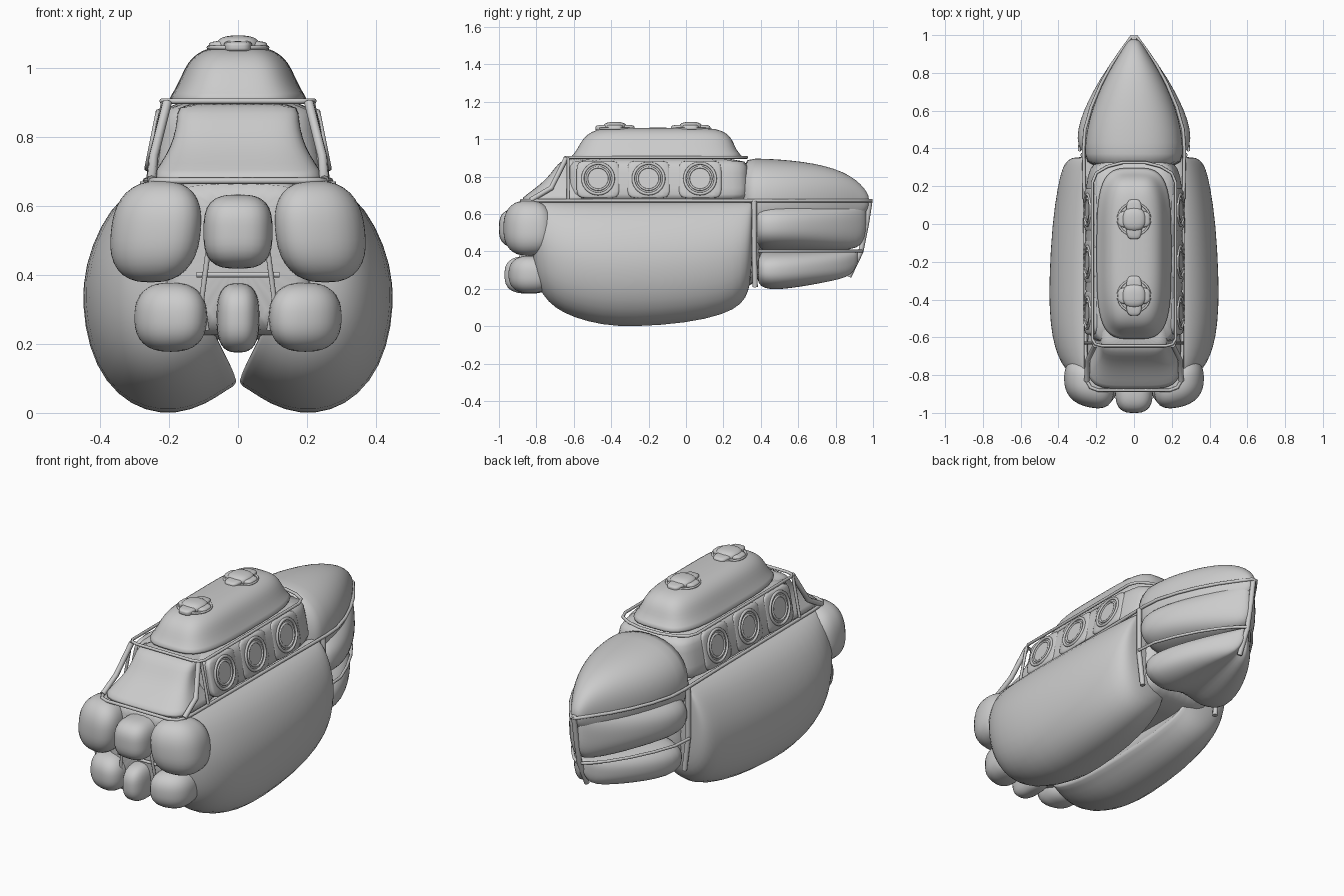
import bpy, bmesh
from math import sin, cos, pi, exp
from mathutils import Vector

if "Cube" in bpy.data.objects:
    bpy.data.objects.remove(bpy.data.objects["Cube"])


def finish(name, bm, mirror=False, sub=1):
    bmesh.ops.recalc_face_normals(bm, faces=bm.faces)
    me = bpy.data.meshes.new(name)
    bm.to_mesh(me)
    bm.free()
    for p in me.polygons:
        p.use_smooth = True
    ob = bpy.data.objects.new(name, me)
    bpy.context.collection.objects.link(ob)
    if mirror:
        ob.modifiers.new("Mirror", 'MIRROR').use_mirror_merge = False
    if sub:
        m = ob.modifiers.new("Subsurf", 'SUBSURF')
        m.levels = m.render_levels = sub
    return ob


def loft(name, rings, mirror=False):
    """Skin a list of equal-length closed rings and cap the ends."""
    bm = bmesh.new()
    rows = [[bm.verts.new(p) for p in r] for r in rings]
    n = len(rows[0])
    for a, b in zip(rows, rows[1:]):
        for i in range(n):
            j = (i + 1) % n
            bm.faces.new((a[i], a[j], b[j], b[i]))
    bm.faces.new(rows[0])
    bm.faces.new(rows[-1])
    return finish(name, bm, mirror)


def sup(n, e):
    """Unit superellipse points."""
    out = []
    for i in range(n):
        c, s = cos(2 * pi * i / n), sin(2 * pi * i / n)
        k = (abs(c) ** e + abs(s) ** e) ** (-1 / e)
        out.append((c * k, s * k))
    return out


def level_loft(name, rows, e=5):
    """Rounded rectangles stacked in z: (z, half width, y0, y1)."""
    return loft(name, [[(w * u, (a + b) / 2 + (b - a) / 2 * v, z) for u, v in sup(40, e)]
                       for z, w, a, b in rows])


def long_loft(name, rows, e=2.6, groove=0):
    """Pillow sections along y: (y, half width, z0, z1), with an optional groove underneath."""
    return loft(name, [[(w * u, y, (a + b) / 2 + (b - a) / 2 * v + (groove * exp(-9 * u * u) if v < 0 else 0))
                        for u, v in sup(32, e)] for y, w, a, b in rows])


def pillow(name, c, h, e=2.6, mirror=False, shears=()):
    """Rounded block; each shear (i, j, k) adds k * offset_j to axis i."""
    bm = bmesh.new()
    bmesh.ops.create_uvsphere(bm, u_segments=32, v_segments=20, radius=1)
    for v in bm.verts:
        d = v.co
        k = sum(abs(t) ** e for t in d) ** (-1 / e)
        p = Vector((h[i] * d[i] * k for i in range(3)))
        q = p.copy()
        for i, j, s in shears:
            q[i] += s * p[j]
        v.co = q + Vector(c)
    return finish(name, bm, mirror, 0)


def piping(name, pts, cyclic=False, r=0.008):
    cu = bpy.data.curves.new(name, 'CURVE')
    cu.dimensions = '3D'
    cu.bevel_depth = r
    cu.bevel_resolution = 2
    cu.use_fill_caps = True
    s = cu.splines.new('POLY')
    s.points.add(len(pts) - 1)
    for p, q in zip(s.points, pts):
        p.co = (*q, 1)
    s.use_cyclic_u = cyclic
    ob = bpy.data.objects.new(name, cu)
    bpy.context.collection.objects.link(ob)


def outline(half, z):
    """Mirror a half outline into a closed loop at height z."""
    return [(x, y, z) for x, y in half] + [(-x, y, z) for x, y in reversed(half)]


# Big side pontoons
prof = [(.24, .675), (.305, .648), (.37, .592), (.425, .485), (.453, .37), (.446, .245),
        (.413, .13), (.35, .045), (.27, 0), (.18, -.01), (.09, .02), (.03, .064), (-.008, .08),
        (.03, .12), (.065, .18), (.09, .27), (.12, .4), (.15, .55), (.18, .65)]
stations = [(.355, .40, .29), (.35, .27, .33), (.335, .19, .355), (.3, .12, .38), (.2, .065, .405),
            (0, .02, .435), (-.28, 0, .45), (-.45, .01, .45), (-.6, .05, .435),
            (-.7, .1, .405), (-.77, .17, .365), (-.81, .27, .32), (-.82, .4, .28)]
loft("side_pontoon", [[(.2 + (x - .2) * (xo - .2) / .25, y, .67 - (.67 - z) * (.67 - zb) / .67)
                       for x, z in prof] for y, zb, xo in stations], mirror=True)

# Central hull and base of the cabin
long_loft("hull_core", [(-.86, .2, .25, .66), (-.84, .22, .22, .675), (-.4, .23, .22, .68),
                        (.3, .24, .21, .68), (.42, .22, .22, .67)], 6)

# Bow: deck dome, middle tube and lower tube
long_loft("bow_deck", [(.29, .24, .45, .89), (.36, .265, .45, .9), (.5, .252, .46, .893),
                       (.62, .218, .47, .881), (.74, .168, .49, .86), (.84, .115, .53, .826),
                       (.91, .07, .56, .784), (.955, .042, .6, .737), (.98, .02, .64, .695)], 2.3)
long_loft("bow_middle_tube", [(.37, .25, .44, .64), (.385, .285, .41, .66), (.45, .305, .4, .67),
                              (.55, .287, .4, .672), (.66, .24, .4, .672), (.78, .173, .4, .672),
                              (.88, .103, .41, .672), (.94, .05, .43, .67), (.965, .02, .5, .66)])
long_loft("bow_lower_tube", [(.38, .22, .24, .37), (.395, .26, .2, .395), (.45, .28, .18, .41),
                             (.55, .262, .188, .41), (.67, .21, .208, .41), (.78, .145, .23, .41),
                             (.86, .085, .25, .41), (.9, .04, .285, .41), (.92, .02, .34, .41)],
          groove=.04)

# Cabin, sloping windshield and roof
level_loft("cabin", [(.66, .26, -.64, .34), (.7, .257, -.64, .34), (.78, .245, -.635, .335),
                     (.86, .228, -.635, .33), (.905, .212, -.635, .32)], 9)
level_loft("windshield", [(.66, .25, -.88, -.5), (.685, .25, -.88, -.5), (.72, .225, -.83, -.5),
                          (.77, .195, -.765, -.5), (.82, .18, -.72, -.5), (.87, .175, -.685, -.5),
                          (.9, .17, -.64, -.5)])
level_loft("roof", [(.89, .205, -.63, .31), (.91, .2, -.61, .3), (.94, .18, -.585, .27),
                    (.98, .162, -.565, .255), (1.015, .145, -.54, .235), (1.04, .12, -.505, .205),
                    (1.055, .09, -.46, .16), (1.062, .05, -.4, .1)], 4)

# Roof hatches
for y in (-.38, .025):
    pillow("roof_hatch", (0, y, 1.065), (.062, .062, .028), 2.5)
    pillow("hatch_strap_long", (0, y, 1.06), (.042, .105, .018), 4)
    pillow("hatch_strap_wide", (0, y, 1.06), (.085, .045, .018), 4)
    piping("hatch_ring", [(.085 * cos(a * pi / 16), y + .085 * sin(a * pi / 16), 1.058)
                          for a in range(32)], True, .006)

# Porthole panels with rings, leaning in with the cabin wall
for y in (-.47, -.2, .075):
    pillow("window_panel", (.228, y, .785), (.02, .115, .1), 6, True, [(0, 2, -.2)])
    for s in (-1, 1):
        for r, t in ((.082, .008), (.06, .006)):
            piping("porthole_ring", [(s * (.247 - .2 * r * sin(a * pi / 16)), y + r * cos(a * pi / 16),
                                      .79 + r * sin(a * pi / 16)) for a in range(32)], True, t)

# Inflated cushions on the front, the outer ones wrapping back round the corners
pillow("front_upper_side_cushion", (.238, -.845, .525), (.13, .125, .147), 2.5, True,
       [(1, 0, .22), (0, 2, -.1)])
pillow("front_upper_middle_cushion", (0, -.87, .525), (.1, .13, .107), 3)
pillow("front_lower_side_cushion", (.195, -.835, .277), (.105, .11, .1), 2.5, True, [(1, 0, .2)])
pillow("front_lower_middle_cushion", (0, -.84, .275), (.062, .13, .1), 2.8)

# Piping along the seams
deck = [(.19, -.88), (.23, -.865), (.25, -.83), (.255, -.75), (.26, 0), (.267, .4), (.26, .5),
        (.226, .62), (.175, .74), (.12, .84), (.065, .92), (.015, .99)]
piping("deck_seam", outline(deck, .672), True, .009)
eave = [(.17, -.645), (.205, -.635), (.22, -.61), (.22, .22), (.2, .27), (.14, .305), (.06, .325)]
piping("eave_seam", outline(eave, .903), True)
chine = [(.29, .385), (.28, .5), (.235, .62), (.175, .74), (.11, .84), (.05, .91), (.012, .94)]
piping("bow_chine_seam", outline(chine, .402)[:7])
piping("bow_chine_seam", outline(chine, .402)[7:])
piping("bow_stem_seam", [(0, .985, .68), (0, .965, .55), (0, .935, .4), (0, .87, .265)], False, .014)
piping("front_cross_seam", [(-.12, -.88, .4), (.12, -.88, .4)])
for s in (-1, 1):
    piping("bow_joint_seam", [(s * .27, .365, .67), (s * .27, .365, .4), (s * .25, .37, .21)], False, .014)
    piping("cabin_corner_seam", [(s * .258, -.63, .68), (s * .215, -.63, .9)])
    piping("cabin_strut", [(s * .25, -.83, .675), (s * .245, -.72, .74), (s * .205, -.64, .9)], False, .014)
    piping("front_upright_seam", [(s * .085, -.89, .48), (s * .105, -.88, .33), (s * .09, -.86, .24)])
